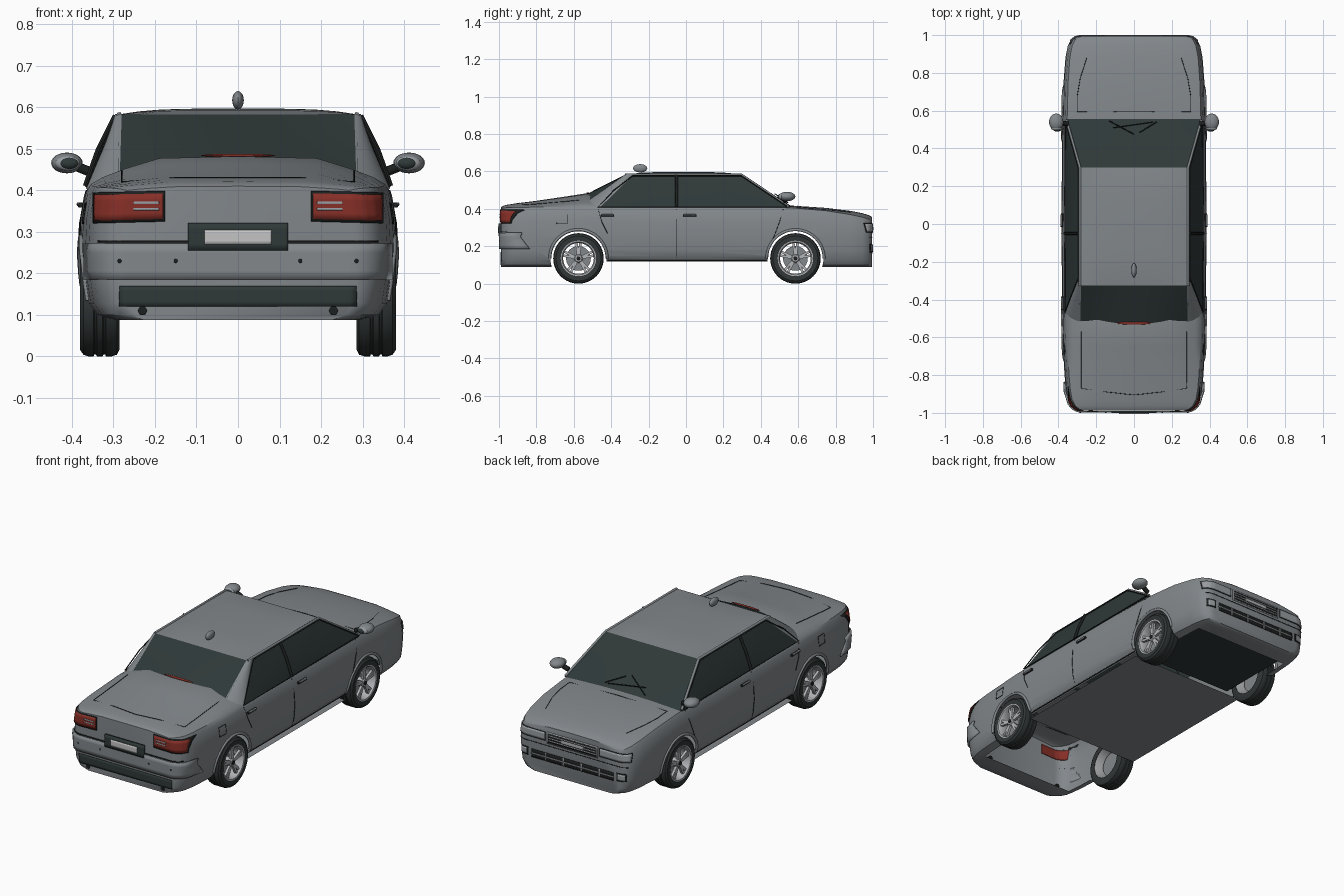
import bpy, bmesh, math
from mathutils import Vector, Matrix

cube = bpy.data.objects.get("Cube")
if cube:
    bpy.data.objects.remove(cube, do_unlink=True)


def material(name, *rgb):
    m = bpy.data.materials.new(name)
    m.use_nodes = True
    m.diffuse_color = (*rgb, 1)
    m.node_tree.nodes["Principled BSDF"].inputs["Base Color"].default_value = (*rgb, 1)
    return m


PAINT = material("grey paint", .225, .245, .26)
GLASS = material("dark glass", .028, .04, .04)
RUBBER = material("tyre rubber", .03, .036, .036)
SILVER = material("wheel silver", .45, .46, .48)
RED = material("red lamp", .24, .028, .02)
WHITE = material("plate white", .55, .55, .55)
BLACK = material("black trim", .012, .014, .014)
LENS = material("headlamp lens", .32, .34, .36)


def add(name, bm, mat):
    mesh = bpy.data.meshes.new(name)
    bm.to_mesh(mesh)
    bm.free()
    mesh.materials.append(mat)
    ob = bpy.data.objects.new(name, mesh)
    bpy.context.scene.collection.objects.link(ob)
    return ob


def grid(name, fn, nu, nv, mat, thick=0):
    bm = bmesh.new()
    rows = [[bm.verts.new(fn(i / nu, j / nv)) for i in range(nu + 1)] for j in range(nv + 1)]
    for r, q in zip(rows, rows[1:]):
        for i in range(nu):
            bm.faces.new((r[i], r[i + 1], q[i + 1], q[i]))
    ob = add(name, bm, mat)
    if thick:
        mod = ob.modifiers.new("thickness", 'SOLIDIFY')
        mod.thickness, mod.offset = thick, 0
    return ob


def patch(name, a, b, c, d, mat, bulge=(0, 0, 0), weight=lambda u, v: 4 * u * (1 - u) * (1 - v)):
    a, b, c, d, bulge = map(Vector, (a, b, c, d, bulge))
    return grid(name, lambda u, v: a.lerp(b, u).lerp(d.lerp(c, u), v) + bulge * weight(u, v), 12, 8, mat)


def line(name, pts, mat=BLACK, r=.0016, closed=False):
    cu = bpy.data.curves.new(name, 'CURVE')
    cu.dimensions, cu.bevel_depth, cu.bevel_resolution = '3D', r, 1
    cu.use_fill_caps = True
    sp = cu.splines.new('POLY')
    sp.points.add(len(pts) - 1)
    for p, q in zip(sp.points, pts):
        p.co = (*q, 1)
    sp.use_cyclic_u = closed
    cu.materials.append(mat)
    bpy.context.scene.collection.objects.link(bpy.data.objects.new(name, cu))


def blob(name, loc, size, mat):
    bm = bmesh.new()
    bmesh.ops.create_uvsphere(bm, u_segments=20, v_segments=12, radius=1,
                              matrix=Matrix.Translation(loc) @ Matrix.Diagonal((*size, 1)))
    return add(name, bm, mat)


# Body stations: y, half width, shoulder height, centre height
STATIONS = [(-.988, .285, .4, .41), (-.98, .31, .404, .415), (-.962, .332, .406, .421), (-.93, .35, .407, .426),
            (-.88, .36, .408, .433), (-.8, .368, .409, .443), (-.65, .376, .411, .465), (-.54, .379, .415, .482),
            (-.44, .381, .413, .47), (0, .384, .41, .42), (.45, .381, .408, .415), (.57, .378, .405, .417),
            (.75, .373, .39, .405), (.88, .363, .369, .389), (.945, .35, .355, .376), (.975, .334, .346, .367),
            (.99, .312, .338, .36), (.995, .288, .334, .355)]


def interp(table, t):
    for p, q in zip(table, table[1:]):
        if t <= q[0]:
            k = max(0, (t - p[0]) / (q[0] - p[0]))
            return [m + (n - m) * k for m, n in zip(p[1:], q[1:])]
    return list(table[-1][1:])


def section(y):
    w, sh, top = interp(STATIONS, y)
    h = top - sh
    low = .106 if abs(y) < .5 else .088
    return [(.8 * w, low), (.91 * w, low + .012), (.965 * w, low + .04), (.985 * w, .18), (w, .25),
            (.99 * w, sh - .075), (.965 * w, sh - .02), (.935 * w, sh), (.86 * w, sh + .25 * h),
            (.72 * w, sh + .55 * h), (.5 * w, sh + .93 * h), (0, top)]


def side_x(y, z):
    return interp([(b, a) for a, b in section(y)], z)[0]


def deck_z(x, y):
    return interp(section(y)[:5:-1], abs(x))[0]


def end_y(x, z, e):
    lo, hi = .7 * e, STATIONS[0 if e < 0 else -1][0]
    if side_x(hi, z) >= abs(x):
        return hi
    for _ in range(25):
        mid = (lo + hi) / 2
        lo, hi = (mid, hi) if side_x(mid, z) > abs(x) else (lo, mid)
    return lo


# Body shell, open underneath, with wheel arches cut through
bm = bmesh.new()
rings = []
for st in STATIONS:
    half = section(st[0])
    pts = half + [(-x, z) for x, z in half[-2::-1]]
    rings.append([bm.verts.new((x, st[0], z)) for x, z in pts])
for r, q in zip(rings, rings[1:]):
    for i in range(len(r)):
        k = (i + 1) % len(r)
        bm.faces.new((r[i], r[k], q[k], q[i]))
bm.faces.new(rings[0])
bm.faces.new(rings[-1])
bmesh.ops.recalc_face_normals(bm, faces=bm.faces)
body = add("body_shell", bm, PAINT)
AXLES, WHEEL_Z, ARCH = (-.575, .585), .135, .15
for y in AXLES:
    bm = bmesh.new()
    bmesh.ops.create_cone(bm, cap_ends=True, segments=64, radius1=ARCH, radius2=ARCH, depth=1,
                          matrix=Matrix.Translation((0, y, WHEEL_Z)) @ Matrix.Rotation(math.pi / 2, 4, 'Y'))
    cutter = add("arch_cutter", bm, PAINT)
    cutter.hide_render = True
    mod = body.modifiers.new("arch", 'BOOLEAN')
    mod.operation, mod.solver, mod.object = 'DIFFERENCE', 'EXACT', cutter
    bpy.context.view_layer.update()
    done = bpy.data.meshes.new_from_object(body.evaluated_get(bpy.context.evaluated_depsgraph_get()))
    body.modifiers.clear()
    body.data = done
    bpy.data.objects.remove(cutter, do_unlink=True)
bm = bmesh.new()
bm.from_mesh(body.data)
bm.normal_update()
gone = []
for f in bm.faces:
    c, n = f.calc_center_median(), f.normal
    liner = abs(n.x) < .5 and any(math.hypot(c.y - y, c.z - WHEEL_Z) < ARCH + .003 for y in AXLES)
    floor = n.z < -.96 and c.z < .12 and abs(c.y) < .9
    cabin = n.z > .8 and -.44 < c.y < .45
    if liner or floor or cabin:
        gone.append(f)
bmesh.ops.delete(bm, geom=gone, context='FACES')
bm.to_mesh(body.data)
bm.free()

# Floor pan between the axles and dark tray under the engine
patch("floor_pan", (-.355, -.43, .093), (.355, -.43, .093), (.355, .435, .093), (-.355, .435, .093), PAINT)
patch("engine_tray", (-.275, .436, .11), (.275, .436, .11), (.275, .89, .11), (-.275, .89, .11), GLASS)

# Cabin: roof, screens, side glass and pillars
patch("roof", (-.287, -.325, .583), (.287, -.325, .583), (.287, .3, .583), (-.287, .3, .583), PAINT,
      (0, 0, .014), lambda u, v: (1 - (2 * u - 1) ** 4) * (1 - (2 * v - 1) ** 4))
patch("windscreen", (-.358, .555, .408), (.358, .555, .408), (.287, .3, .583), (-.287, .3, .583), GLASS, (0, 0, .012))
patch("rear_window", (-.29, -.535, .43), (.29, -.535, .43), (.285, -.325, .583), (-.285, -.325, .583),
      GLASS, (0, -.01, .042))
for s, side in ((1, "left"), (-1, "right")):
    patch("side_glass_" + side, (s * .362, -.475, .406), (s * .36, .555, .406), (s * .288, .3, .583),
          (s * .288, -.29, .583), GLASS, (s * .006, 0, 0), lambda u, v: 16 * v * (1 - v) * u * (1 - u))
    patch("rear_pillar_" + side, (s * .366, -.465, .403), (s * .285, -.545, .425), (s * .28, -.325, .585),
          (s * .291, -.28, .583), PAINT, (s * .01, -.008, 0), lambda u, v: 4 * u * (1 - u))
    line("roof_rail_" + side, [(s * .357, .55, .412), (s * .286, .298, .582), (s * .286, -.325, .582)], PAINT, .007)
    line("window_trim_" + side, [(s * .364, .54, .41), (s * .366, -.47, .41), (s * .335, -.385, .5),
                                 (s * .294, -.285, .577), (s * .294, .295, .577), (s * .362, .54, .413)], BLACK, .003)
    line("centre_pillar_" + side, [(s * .367, -.05, .41), (s * .337, -.05, .495), (s * .295, -.05, .58)], BLACK, .008)

    # Door seams, handles and filler flap
    def skin(pts, lift=.0012):
        return [(s * (side_x(y, z) + lift), y, z) for y, z in pts]
    line("door_seam_" + side, skin([(-.05, .4), (-.05, .32), (-.05, .25), (-.05, .18), (-.05, .14)]))
    line("front_door_edge_" + side, skin([(.52, .4), (.5, .33), (.47, .25), (.445, .2)]))
    line("rear_door_edge_" + side, skin([(-.47, .4), (-.45, .33), (-.42, .27)]))
    line("sill_seam_" + side, skin([(-.42, .125), (0, .125), (.43, .125)]), BLACK, .003)
    for y in (-.42, .02):
        line("door_handle_" + side, skin([(y - .035, .365), (y + .035, .365)], .006), BLACK, .007)
        line("handle_grip_" + side, skin([(y - .03, .367), (y + .03, .367)], .01), PAINT, .005)
    line("filler_flap_" + side, skin([(-.69, .32), (-.635, .32), (-.635, .37), (-.69, .37)]), closed=True)

    # Arch lips
    for y in AXLES:
        arc = [(y + .153 * math.cos(t), WHEEL_Z + .153 * math.sin(t))
               for t in (math.pi * i / 24 for i in range(25))]
        line("arch_lip_" + side, skin(arc, 0), PAINT, .008)

    # Bonnet and boot seams
    line("bonnet_seam_" + side, [(s * x, y, deck_z(x, y) + .001) for x, y in
                                 ((0, .595), (.3, .595), (.3, .68), (.285, .77), (.25, .88))])
    line("boot_seam_" + side, [(s * x, y, deck_z(x, y) + .001) for x, y in
                               ((.28, -.57), (.28, -.65), (.28, -.8), (.28, -.87), (.14, -.89), (0, -.905))])

    # Door mirrors
    blob("mirror_housing_" + side, (s * .412, .54, .466), (.038, .045, .025), PAINT)
    blob("mirror_rim_" + side, (s * .41, .508, .465), (.03, .014, .018), LENS)
    blob("mirror_glass_" + side, (s * .407, .502, .465), (.023, .013, .014), GLASS)
    line("mirror_arm_" + side, [(s * .35, .53, .442), (s * .39, .535, .458)], BLACK, .013)

# Wipers
for a, b in (((-.13, .545), (.0, .475)), ((-.11, .51), (.1, .54)), ((.03, .485), (.12, .54))):
    line("wiper", [(x, y, .426 + (.555 - y) * .68) for x, y in (a, b)], BLACK, .0028)


# Plates that follow the curved nose and tail; a negative offset lies inside the shell
def plate(name, x0, x1, z0, z1, e, mat, off=.004, slope=0):
    mid = off * .5 + math.copysign(.0008, off)

    def at(u, v):
        x = x0 + (x1 - x0) * u
        z = z0 + (z1 - z0) * v + slope * abs(x - x0)
        return (x + math.copysign(mid, x) * (abs(x) / .33) ** 3, end_y(x, z, e) + e * mid, z)
    return grid(name, at, 36, 4, mat, abs(off))


# Tail
plate("rear_bumper", -.36, .36, .185, .272, -1, PAINT, .01)
plate("boot_lower_seam", -.335, .335, .275, .279, -1, BLACK, .003)
plate("rear_lower_panel", -.284, .284, .12, .17, -1, GLASS)
plate("plate_recess", -.12, .12, .255, .322, -1, GLASS, .013)
plate("number_plate", -.08, .08, .27, .305, -1, WHITE, .016)
for s in (-1, 1):
    plate("tail_lamp_surround", s * .175, s * .346, .325, .399, -1, BLACK, .003, -.025)
    plate("tail_lamp", s * .18, s * .342, .331, .393, -1, RED, .005, -.025)
    plate("tail_lamp_back", s * .19, s * .335, .331, .385, -1, RED, -.004, -.025)
    for z in (.352, .367):
        plate("tail_lamp_strip", s * .19, s * .25, z, z + .006, -1, LENS, .007)
    for x in (.15, .285):
        blob("parking_sensor", (s * x, end_y(x, .23, -1) - .01, .23), (.005, .003, .005), BLACK)
    line("exhaust", [(s * .23, -.9, .11), (s * .23, -.993, .11)], BLACK, .012)
blob("high_brake_lamp", (0, -.525, .484), (.09, .008, .004), RED)

# Nose
plate("grille_frame", -.155, .155, .262, .325, 1, LENS, .002)
plate("grille", -.148, .148, .268, .319, 1, BLACK, .0035)
for z in (.277, .291, .305):
    plate("grille_bar", -.145, .145, z, z + .005, 1, LENS, .005)
plate("grille_centre_bar", -.07, .07, .286, .302, 1, SILVER, .006)
plate("front_bumper_seam", -.33, .33, .247, .25, 1, BLACK, .002)
plate("lower_intake", -.25, .25, .162, .207, 1, BLACK, .003)
plate("intake_bar", -.25, .25, .181, .188, 1, PAINT, .005)
for x in (-.17, -.06, .05, .16):
    plate("intake_post", x, x + .008, .162, .207, 1, PAINT, .0045)
for s in (-1, 1):
    plate("headlamp_surround", s * .167, s * .338, .274, .323, 1, BLACK, .002)
    plate("headlamp", s * .17, s * .335, .278, .319, 1, LENS, .0045)
    plate("fog_lamp_recess", s * .27, s * .322, .168, .212, 1, BLACK, .002)
    plate("fog_lamp", s * .278, s * .314, .174, .206, 1, LENS, .0045)

# Roof aerial
blob("roof_aerial", (0, -.245, .617), (.014, .038, .022), PAINT)


# Wheels
def lathe(name, profile, s, y, mat):
    n = len(profile) - 1

    def at(u, v):
        r, x = profile[round(v * n)]
        t = 2 * math.pi * u
        return (s * x, y + r * math.cos(t), WHEEL_Z + r * math.sin(t))
    return grid(name, at, 40, n, mat)


for s in (-1, 1):
    for y in AXLES:
        lathe("tyre", [(.092, .287), (.12, .286), (.131, .292), (.135, .305), (.135, .318), (.13, .32), (.13, .324),
                       (.135, .326), (.135, .34), (.13, .342), (.13, .346), (.135, .348), (.135, .36),
                       (.131, .372), (.12, .38), (.092, .378)], s, y, RUBBER)
        lathe("rim", [(.092, .288), (.082, .33), (.082, .368), (.088, .378), (.095, .379)], s, y, SILVER)
        lathe("brake_disc", [(0, .335), (.066, .335), (.066, .325), (0, .325)], s, y, PAINT)
        lathe("hub", [(0, .374), (.018, .373), (.024, .366), (.024, .33)], s, y, SILVER)
        lathe("hub_cap", [(0, .377), (.011, .376), (.011, .37)], s, y, BLACK)
        bm = bmesh.new()
        for i in range(5):
            for lean in (-.13, .13):
                turn = Matrix.Rotation(math.tau * i / 5 + lean, 4, 'X')
                bmesh.ops.create_cube(bm, size=1, matrix=Matrix.Translation((s * .362, y, WHEEL_Z)) @ turn
                                      @ Matrix.Translation((0, 0, .05)) @ Matrix.Diagonal((.014, .013, .072, 1)))
        add("spokes", bm, SILVER)

# Smooth shading with crisp edges
bpy.ops.object.select_all(action='DESELECT')
for ob in bpy.context.scene.objects:
    if ob.type == 'MESH':
        ob.select_set(True)
        bpy.context.view_layer.objects.active = ob
bpy.ops.object.shade_smooth_by_angle(angle=math.radians(35))
